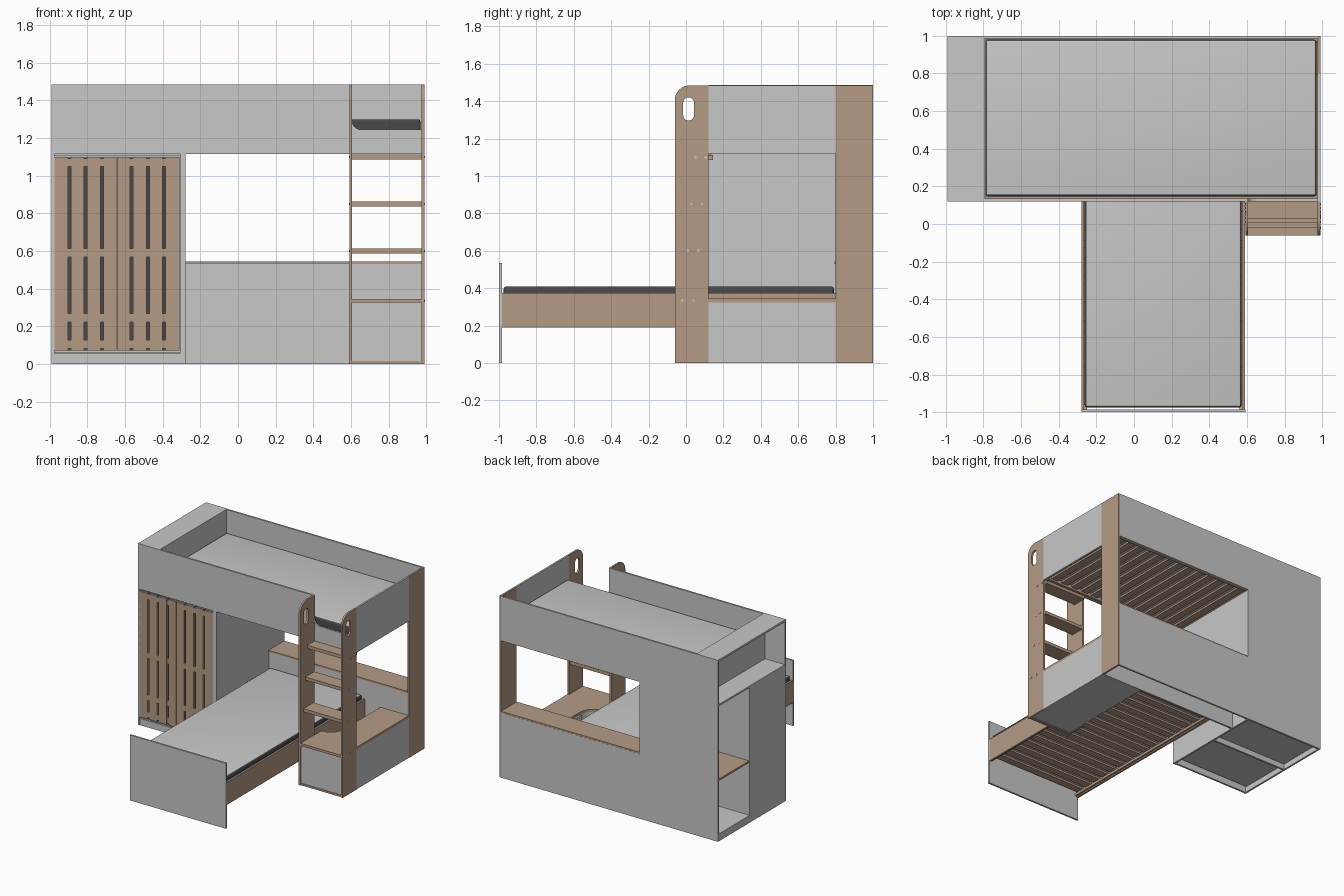
import bpy, bmesh, math
from mathutils import Vector

if "Cube" in bpy.data.objects:
    bpy.data.objects.remove(bpy.data.objects["Cube"])


def material(name, rgb):
    m = bpy.data.materials.new(name)
    m.diffuse_color = (*rgb, 1)
    m.use_nodes = True
    m.node_tree.nodes["Principled BSDF"].inputs["Base Color"].default_value = m.diffuse_color
    return m


GREY = material("light_grey", (0.58, 0.58, 0.58))
TAN = material("tan_wood", (0.46, 0.33, 0.235))
DARK = material("dark_fabric", (0.065, 0.065, 0.07))
T = 0.015  # board thickness


def finish(name, bm, *mats):
    bmesh.ops.recalc_face_normals(bm, faces=bm.faces)
    me = bpy.data.meshes.new(name)
    bm.to_mesh(me)
    bm.free()
    ob = bpy.data.objects.new(name, me)
    bpy.context.collection.objects.link(ob)
    for m in mats:
        me.materials.append(m)
    return ob


def add_box(bm, x0, x1, y0, y1, z0, z1):
    vs = bmesh.ops.create_cube(bm, size=1)["verts"]
    for v in vs:
        v.co = Vector((x1 if v.co.x > 0 else x0, y1 if v.co.y > 0 else y0, z1 if v.co.z > 0 else z0))


def box(name, x0, x1, y0, y1, z0, z1, mat=GREY):
    bm = bmesh.new()
    add_box(bm, x0, x1, y0, y1, z0, z1)
    return finish(name, bm, mat)


def arc(cx, cy, r, a0, a1, n=10):
    return [(cx + r * math.cos(math.radians(a0 + (a1 - a0) * i / n)),
             cy + r * math.sin(math.radians(a0 + (a1 - a0) * i / n))) for i in range(n + 1)]


def prism(name, loops, axis, lo, hi, mat=GREY):
    """Board cut from an outline (first loop) with holes (other loops)."""
    place = {"x": lambda u, v: (lo, u, v), "y": lambda u, v: (u, lo, v), "z": lambda u, v: (u, v, lo)}[axis]
    bm = bmesh.new()
    edges = []
    for pts in loops:
        vs = [bm.verts.new(place(*p)) for p in pts]
        edges += [bm.edges.new((vs[i - 1], vs[i])) for i in range(len(vs))]
    bmesh.ops.triangle_fill(bm, edges=edges, use_beauty=True, use_dissolve=False)
    ext = bmesh.ops.extrude_face_region(bm, geom=bm.faces[:])["geom"]
    shift = Vector([(hi - lo) if a == axis else 0 for a in "xyz"])
    bmesh.ops.translate(bm, vec=shift, verts=[g for g in ext if isinstance(g, bmesh.types.BMVert)])
    return finish(name, bm, mat)


def mattress(name, x0, x1, y0, y1, z0, z1):
    bm = bmesh.new()
    add_box(bm, x0, x1, y0, y1, z0, z1)
    bmesh.ops.bevel(bm, geom=bm.edges[:], offset=0.014, segments=4, profile=0.5, affect='EDGES')
    bm.normal_update()
    for f in bm.faces:  # light top and bottom, dark border
        f.material_index = 0 if abs(f.normal.z) > 0.9 else 1
    ob = finish(name, bm, GREY, DARK)
    bpy.context.view_layer.objects.active = ob
    ob.select_set(True)
    bpy.ops.object.shade_smooth_by_angle(angle=math.radians(35))
    ob.select_set(False)


# Back wall with window open towards the right end
prism("back_panel", [[(-.99, 0), (.975, 0), (.975, .53), (-.28, .53), (-.28, 1.12),
                      (.975, 1.12), (.975, 1.485), (-.99, 1.485)]], "y", .985, 1.0)
box("rear_post", .975, .99, .8, 1.0, 0, 1.485, TAN)
box("end_guard", .975, .99, .12, .8, 1.12, 1.485)

# Front guard with rounded entry cutout
guard = [(-.99, 1.115), (.975, 1.115), (.975, 1.245)] + arc(.655, 1.295, .05, 270, 180) + [(.605, 1.485), (-.99, 1.485)]
prism("front_guard", [guard], "y", .12, .135)

# Upper bunk base
box("upper_front_rail", -.79, .975, .135, .155, 1.12, 1.16, TAN)
box("upper_back_rail", -.79, .975, .965, .985, 1.12, 1.16, TAN)
bm = bmesh.new()
for i in range(18):
    x = -.74 + i * .097
    add_box(bm, x - .03, x + .03, .15, .97, 1.135, 1.15)
finish("upper_slats", bm, TAN)
mattress("upper_mattress", -.79, .97, .147, .98, 1.152, 1.30)

# End niche beside the upper bunk
box("niche_partition", -.81, -.795, .135, .985, 1.115, 1.485)
box("niche_top", -.99, -.795, .12, 1.0, 1.47, 1.486)

# Wardrobe carcass
box("wardrobe_top", -.99, -.28, .135, .985, 1.105, 1.12)
box("wardrobe_left_side", -.99, -.975, .12, .59, 0, 1.115)
box("wardrobe_right_side", -.295, -.28, .12, .985, 0, 1.115)
box("wardrobe_front_stile", -.309, -.28, .12, .135, 0, 1.115)
box("wardrobe_divider", -.975, -.295, .575, .59, 0, 1.105)
box("wardrobe_floor", -.975, -.295, .15, .575, .045, .06)
box("wardrobe_plinth", -.975, -.309, .125, .14, 0, .055)
box("side_shelf_floor", -.99, -.295, .59, .985, .045, .06)
box("side_shelf_plinth", -.99, -.975, .59, .985, 0, .045)
box("side_shelf", -.985, -.295, .59, .985, .49, .505, TAN)

# Slatted wardrobe doors: slats, short bridges, dark backing in the gaps
for side, x0, x1 in (("left", -.979, -.647), ("right", -.643, -.311)):
    bm, gaps = bmesh.new(), bmesh.new()
    cuts = [x0 + .083, x0 + .168, x0 + .256] if side == "left" else [x0 + .076, x0 + .164, x0 + .249]
    g = .008
    for a, b in zip([x0] + [c + g for c in cuts], [c - g for c in cuts] + [x1]):
        add_box(bm, a, b, .12, .138, .07, 1.1)
    for c in cuts:
        for z in (.105, .245, .59, 1.07):
            add_box(bm, c - g, c + g, .123, .138, z - .022, z + .022)
        add_box(gaps, c - g - .003, c + g + .003, .138, .142, .072, 1.098)
    finish(side + "_door", bm, TAN)
    finish(side + "_door_gaps", gaps, DARK)

# Rear ledge behind the lower bed
box("ledge_top", -.28, .975, .795, .999, .53, .543, TAN)
box("ledge_front", -.28, .975, .8, .815, 0, .53)

# Lower bed
box("footboard", -.28, .592, -1.0, -.985, 0, .535)
for side, x in (("left", -.28), ("right", .575)):
    box(side + "_bed_rail", x, x + T, -.985, .8, .19, .375, TAN)
    s = x + T if side == "left" else x - T
    box(side + "_slat_support", s, s + T, -.985, .8, .2, .22, TAN)
bm = bmesh.new()
for i in range(18):
    y = -.93 + i * .097
    add_box(bm, -.265, .575, y - .03, y + .03, .22, .235)
finish("lower_slats", bm, TAN)
mattress("lower_mattress", -.262, .572, -.975, .79, .237, .41)

# Ladder sides with rounded top and grip slot
outline = [(-.06, 0), (.12, 0), (.12, 1.485)] + arc(.02, 1.405, .08, 90, 180)
slot = arc(.014, 1.392, .029, 0, 180) + arc(.014, 1.325, .029, 180, 360)
for side, x in (("left", .592), ("right", .975)):
    prism(side + "_ladder_side", [outline, slot], "x", x, x + T, TAN)

# Ladder steps, each set a little further back, with bolt heads
bolts = bmesh.new()
for n, (z, y0, y1, b) in enumerate([(.6, -.02, .11, .01), (.85, .005, .12, .03), (1.10, .03, .145, .05)]):
    box(f"step_{n + 1}", .607, .975, y0, y1, z - .013, z + .013, TAN)
    for x in (.592, .99):
        for y in (b, b + .055):
            add_box(bolts, x - .003, x + .003, y - .006, y + .006, z - .006, z + .006)
for y in (-.02, .04):
    add_box(bolts, .987, .993, y - .006, y + .006, .329, .341)
finish("bolt_heads", bolts, GREY)

# Low landing box behind the ladder with scooped top
top = [(.607, -.06), (.975, -.06), (.975, .12), (.988, .12), (.988, .8), (.73, .8)] \
    + arc(.61, .33, .12, 0, -90) + [(.607, .21)]
prism("landing_top", [top], "z", .325, .345, TAN)
box("landing_front", .607, .975, -.05, -.035, .015, .325)
box("landing_base_strip", .607, .975, -.055, -.03, 0, .015, TAN)
box("landing_side", .975, .988, .12, .8, 0, .325)
box("landing_floor", .607, .975, -.03, .8, .005, .015)
box("landing_inner_side", .715, .73, .33, .8, .015, .325)
prism("landing_curved_side", [arc(.61, .33, .12, 0, -90) + arc(.61, .33, .132, -90, 0)], "z", .015, .325)
